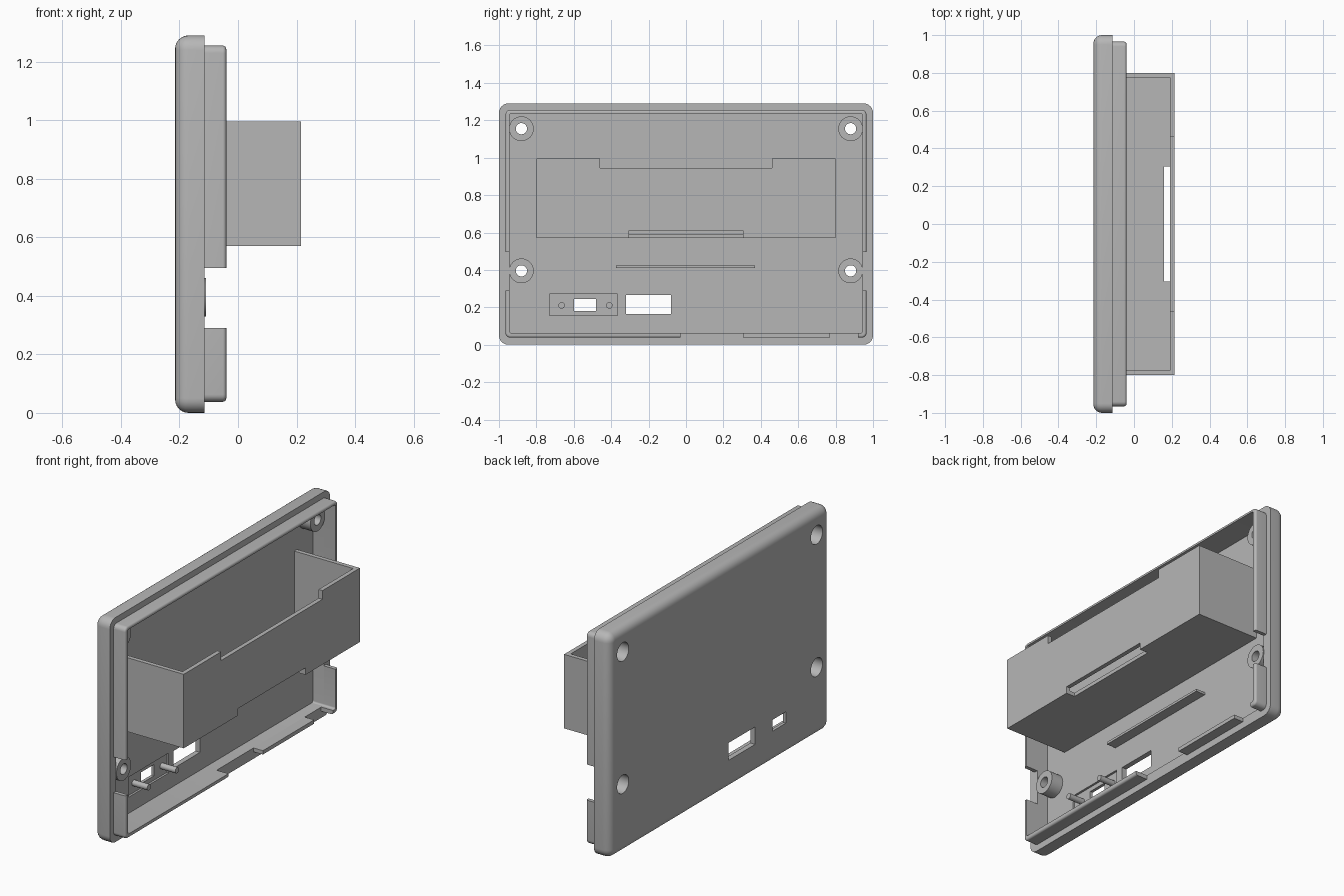
import bpy, bmesh, math
from mathutils import Matrix, Vector

default = bpy.data.objects.get("Cube")
if default:
    bpy.data.objects.remove(default, do_unlink=True)

grey = bpy.data.materials.new("plain_grey")
grey.use_nodes = True
colour = (0.47, 0.47, 0.47, 1)
grey.diffuse_color = colour
grey.node_tree.nodes["Principled BSDF"].inputs["Base Color"].default_value = colour

BACK, FLOOR, RIM, LIP, FRONT = -0.215, -0.185, -0.115, -0.04, 0.215
TOP = 1.29


def finish(name, bm):
    mesh = bpy.data.meshes.new(name)
    bmesh.ops.recalc_face_normals(bm, faces=bm.faces)
    bm.to_mesh(mesh)
    bm.free()
    mesh.materials.append(grey)
    ob = bpy.data.objects.new(name, mesh)
    bpy.context.collection.objects.link(ob)
    return ob


def box(name, xs, ys, zs, corner=0, edge=0, edge_x=None):
    """Block with optional rounded corners and one rounded face outline."""
    bm = bmesh.new()
    bmesh.ops.create_cube(bm, size=1)
    for v in bm.verts:
        v.co = Vector([r[0] if c < 0 else r[1] for c, r in zip(v.co, (xs, ys, zs))])
    if corner:
        along_x = [e for e in bm.edges if abs(e.verts[0].co.x - e.verts[1].co.x) > 1e-4]
        bmesh.ops.bevel(bm, geom=along_x, offset=corner, segments=6, profile=0.5, affect='EDGES')
    if edge:
        outline = [e for e in bm.edges if all(abs(v.co.x - edge_x) < 1e-4 for v in e.verts)]
        bmesh.ops.bevel(bm, geom=outline, offset=edge, segments=6, profile=0.5, affect='EDGES')
    return finish(name, bm)


def rod(name, x0, x1, y, z, radius):
    """Cylinder lying along x."""
    bm = bmesh.new()
    place = Matrix.Translation(((x0 + x1) / 2, y, z)) @ Matrix.Rotation(math.pi / 2, 4, 'Y')
    bmesh.ops.create_cone(bm, cap_ends=True, segments=32, radius1=radius, radius2=radius,
                          depth=x1 - x0, matrix=place)
    return finish(name, bm)


def cut(ob, *cutters):
    """Subtract each cutter, then discard it."""
    for cutter in cutters:
        mod = ob.modifiers.new("cut", 'BOOLEAN')
        mod.operation = 'DIFFERENCE'
        mod.solver = 'EXACT'
        mod.object = cutter
        bpy.context.view_layer.objects.active = ob
        bpy.ops.object.modifier_apply(modifier=mod.name)
        bpy.data.objects.remove(cutter, do_unlink=True)


def hole(xs, ys, zs, corner=0):
    return box("cutter", xs, ys, zs, corner)


THROUGH = (-0.4, 0.4)

# Tray-shaped back panel with rounded outer edges
panel = box("back_panel", (BACK, RIM), (-1, 1), (0, TOP), 0.05, 0.046, BACK)
cut(panel,
    hole((FLOOR, 0.1), (-0.943, 0.943), (0.062, 1.237), 0.01),
    hole((FLOOR - 0.012, -0.1), (-0.73, -0.365), (0.155, 0.27)),   # connector recess
    hole(THROUGH, (-0.6, -0.48), (0.18, 0.245)),
    hole(THROUGH, (-0.32, -0.08), (0.165, 0.265)))

# Inset lip, interrupted on the sides and the bottom
lip = box("locating_lip", (RIM, LIP), (-0.965, 0.965), (0.038, 1.255), 0.025, 0.012, LIP)
cut(lip,
    hole(THROUGH, (-0.943, 0.943), (0.062, 1.237), 0.01),
    hole(THROUGH, (-1.1, 1.1), (0.29, 0.495)),
    hole(THROUGH, (-0.03, 0.92), (-0.1, 0.1)))
bottom_tab = box("bottom_tab", (RIM, -0.055), (0.305, 0.77), (0.04, 0.062))

# Screw bosses, counterbored from the back
bosses = []
for side, y in (("right", -0.88), ("left", 0.88)):
    for level, z in (("lower", 0.395), ("upper", 1.155)):
        boss = rod(f"{level}_{side}_screw_boss", FLOOR - 0.005, -0.11, y, z, 0.066)
        for part in (panel, boss):
            cut(part, rod("cutter", -0.4, -0.15, y, z, 0.053),
                rod("cutter", -0.4, 0.1, y, z, 0.03))
        bosses.append(boss)

# Open-topped compartment with a front notch and a slot in its lower edge
compartment = box("compartment", (FLOOR, FRONT), (-0.8, 0.8), (0.57, 0.995))
cut(compartment,
    hole((-0.4, 0.19), (-0.775, 0.775), (0.592, 1.2)),
    hole((0.1, 0.4), (-0.46, 0.46), (0.945, 1.2)),
    hole((0.16, 0.4), (-0.305, 0.305), (0.5, 0.61)))

# Support rib and connector pins
box("support_rib", (FLOOR, -0.125), (-0.375, 0.37), (0.41, 0.424))
pins = [rod(f"{side}_connector_pin", FLOOR - 0.012, -0.1, y, 0.21, 0.017)
        for side, y in (("right", -0.665), ("left", -0.41))]

# Smooth the rounded parts while keeping hard edges
bpy.ops.object.select_all(action='DESELECT')
for ob in [panel, lip, *bosses, *pins]:
    ob.select_set(True)
bpy.context.view_layer.objects.active = panel
bpy.ops.object.shade_smooth_by_angle(angle=math.radians(30))
